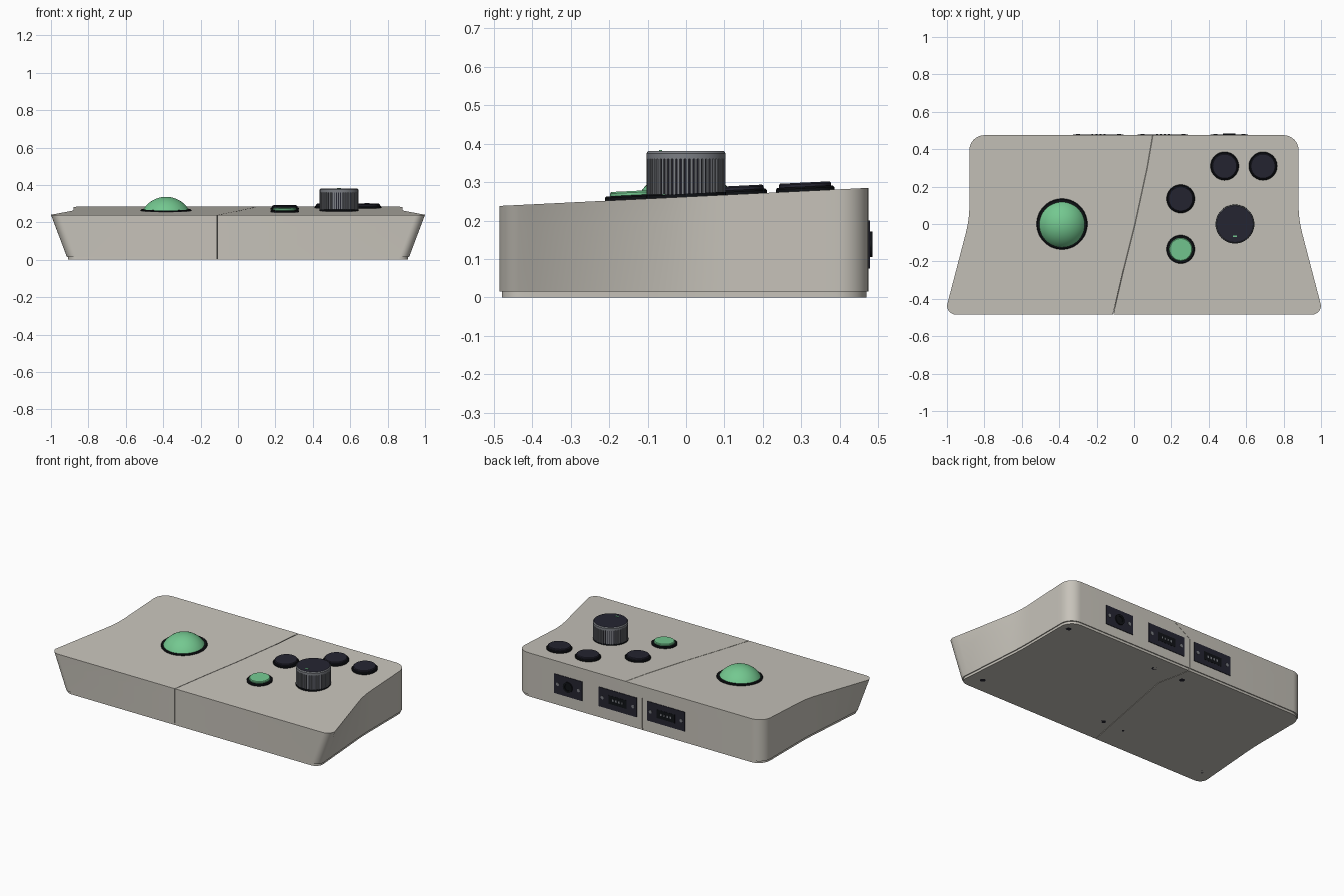
import bpy, bmesh, math
from mathutils import Vector

cube = bpy.data.objects.get("Cube")
if cube:
    bpy.data.objects.remove(cube, do_unlink=True)


def material(name, rgb):
    m = bpy.data.materials.new(name)
    m.use_nodes = True
    m.diffuse_color = (*rgb, 1)
    bsdf = m.node_tree.nodes["Principled BSDF"]
    bsdf.inputs["Base Color"].default_value = (*rgb, 1)
    bsdf.inputs["Roughness"].default_value = 0.6
    return m


BEIGE = material("warm beige", (0.57, 0.545, 0.49))
GREEN = material("mint green", (0.174, 0.578, 0.279))
NAVY = material("dark navy", (0.0185, 0.0185, 0.031))
BLACK = material("black", (0.005, 0.006, 0.008))
GREY = material("metal grey", (0.2, 0.21, 0.23))

FRONT, BACK = -0.485, 0.475
SLOPE = 0.047 / (BACK - FRONT)
TILT = math.atan(SLOPE)


def top_z(y):
    return 0.238 + SLOPE * (y - FRONT)


def finish(name, bm, mats, loc=(0, 0, 0), rot=(0, 0, 0), angle=30):
    bmesh.ops.recalc_face_normals(bm, faces=bm.faces)
    me = bpy.data.meshes.new(name)
    bm.to_mesh(me)
    bm.free()
    for m in mats:
        me.materials.append(m)
    me.shade_smooth()
    me.set_sharp_from_angle(angle=math.radians(angle))
    ob = bpy.data.objects.new(name, me)
    ob.location, ob.rotation_euler = loc, rot
    bpy.context.collection.objects.link(ob)
    return ob


def loft(bm, rings):
    """Skin closed rings of equal length and cap both ends."""
    rows = [[bm.verts.new(p) for p in ring] for ring in rings]
    n = len(rows[0])
    for a, b in zip(rows, rows[1:]):
        for i in range(n):
            j = (i + 1) % n
            bm.faces.new((a[i], a[j], b[j], b[i]))
    bm.faces.new(rows[0][::-1])
    bm.faces.new(rows[-1])


def lathe(name, profile, mats, loc, rot=(0, 0, 0), seg=48, rule=None):
    bm = bmesh.new()
    loft(bm, [[(r * math.cos(a), r * math.sin(a), z)
               for a in (math.tau * i / seg for i in range(seg))] for r, z in profile])
    if rule:
        for f in bm.faces:
            f.material_index = rule(f.calc_center_median())
    return finish(name, bm, mats, loc, rot)


def box(name, mat, centre, size):
    bm = bmesh.new()
    bmesh.ops.create_cube(bm, size=1)
    for v in bm.verts:
        v.co = Vector([c * s for c, s in zip(v.co, size)])
    return finish(name, bm, [mat], centre)


# Body shells: flared outline, split along a slanted seam
def half_width(y, t):
    u = max(0, 0.1 - y)
    flare = (u * u / 0.3 if u < 0.15 else u - 0.075) / 0.46
    return 0.88 + flare * (0.035 + 0.085 * t)


def outer_edge(t, inset):
    pts = []
    rf, rb = 0.05, 0.08
    y0, y1 = FRONT + inset, BACK - inset
    for i in range(9):
        a = math.pi / 2 * (i / 8 - 1)
        pts.append((half_width(y0 + rf, t) - inset - rf + rf * math.cos(a),
                    y0 + rf + rf * math.sin(a)))
    for i in range(1, 24):
        y = y0 + rf + (y1 - rb - y0 - rf) * i / 24
        pts.append((half_width(y, t) - inset, y))
    for i in range(9):
        a = math.pi / 2 * i / 8
        pts.append((half_width(y1 - rb, t) - inset - rb + rb * math.cos(a),
                    y1 - rb + rb * math.sin(a)))
    return pts


TOP_SEAM = [(0.1, BACK), (0.07, 0.3), (0.005, 0), (-0.06, -0.26), (-0.112, FRONT)]
LOW_SEAM = [(-0.02, BACK), (0.0, 0.36), (0.025, 0.25), (-0.05, -0.15), (-0.112, FRONT)]


def shell(name, side):
    # level: height fraction, inset, absolute height or None, seam
    levels = [(0, 0.006, 0, LOW_SEAM), (0, 0.006, 0.015, LOW_SEAM), (0, 0, 0.015, LOW_SEAM),
              (0.72, 0, None, LOW_SEAM), (1, 0, None, TOP_SEAM)]
    rings = []
    for t, inset, z, seam in levels:
        flat = [(x + side * 0.0015, max(FRONT + inset, min(BACK - inset, y))) for x, y in seam]
        flat += [(side * x, y) for x, y in outer_edge(t, inset)]
        rings.append([(x, y, 0.015 + t * (top_z(y) - 0.015) if z is None else z)
                      for x, y in flat])
    bm = bmesh.new()
    loft(bm, rings)
    finish(name, bm, [BEIGE])


shell("body_left_shell", 1)
shell("body_right_shell", -1)

# Trackball with its collar
bx = -0.385
lathe("trackball_collar", [(0.136, -0.01), (0.136, 0.004), (0.131, 0.008), (0.12, 0.008)],
      [BLACK], (bx, 0, top_z(0)), (TILT, 0, 0), 64)
bm = bmesh.new()
bmesh.ops.create_uvsphere(bm, u_segments=48, v_segments=32, radius=0.1435)
low = [v for v in bm.verts if v.co.z < 0.05]
bmesh.ops.delete(bm, geom=low, context="VERTS")
finish("trackball", bm, [GREEN], (bx, 0, 0.193))


# Push buttons, each with a collar
def button(name, x, y, mat):
    loc, rot = (x, y, top_z(y)), (TILT, 0, 0)
    lathe(name + "_collar", [(0.076, -0.01), (0.076, 0.007), (0.072, 0.011), (0.062, 0.011)],
          [BLACK], loc, rot)
    r = 0.062 if mat == GREEN else 0.068
    lathe(name + "_cap", [(r, 0), (r, 0.018), (r - 0.004, 0.022)], [mat], loc, rot)


button("upper_button", 0.25, 0.135, NAVY)
button("lower_button", 0.25, -0.135, GREEN)
button("back_inner_button", 0.485, 0.31, NAVY)
button("back_outer_button", 0.69, 0.31, NAVY)

# Ribbed dial
kx = 0.54
lathe("dial_base", [(0.104, -0.01), (0.104, 0.008), (0.09, 0.008)], [BLACK],
      (kx, 0, top_z(0)), (TILT, 0, 0))
ribs = 56
outline = []
for i in range(ribs):
    for k, r in ((0, 0.103), (0.55, 0.103), (0.6, 0.098), (0.95, 0.098)):
        a = math.tau * (i + k) / ribs
        outline.append((r * math.cos(a), r * math.sin(a)))
bm = bmesh.new()
loft(bm, [[(x, y, z) for x, y in outline] for z in (0.268, 0.36)])
for f in bm.faces:
    c = f.calc_center_median()
    f.material_index = 1 if math.hypot(c.x, c.y) < 0.1 else 0
finish("dial_grip", bm, [GREY, NAVY], (kx, 0, 0))
lathe("dial_cap", [(0.103, 0.36), (0.103, 0.375), (0.098, 0.381)], [GREY, NAVY], (kx, 0, 0),
      seg=64, rule=lambda c: 1 if c.z > 0.38 else 0)
box("dial_marker", GREEN, (kx, -0.066, 0.3815), (0.02, 0.008, 0.004))

# Sockets on the back wall
FACE_BACK = (-math.pi / 2, 0, 0)
PORT_Z = 0.138


def socket_plate(name, x, width):
    box(name + "_plate", NAVY, (x, BACK, PORT_Z), (width, 0.007, 0.125))
    for side in (-1, 1):
        lathe(name + "_screw", [(0.011, 0), (0.011, 0.005)], [GREY],
              (x + side * (width / 2 - 0.025), BACK, PORT_Z), FACE_BACK, 16)


socket_plate("power", 0.51, 0.2)
lathe("power_jack", [(0.033, 0), (0.033, 0.01), (0.02, 0.01), (0.02, 0.005)], [BLACK],
      (0.51, BACK, PORT_Z), FACE_BACK, 32)
for name, x in (("inner_socket", 0.155), ("outer_socket", -0.19)):
    socket_plate(name, x, 0.27)
    box(name + "_slot", BLACK, (x, BACK, PORT_Z), (0.13, 0.009, 0.055))
    for i in range(4):
        box(name + "_pin", GREY, (x + (i - 1.5) * 0.022, BACK, PORT_Z), (0.01, 0.011, 0.014))

# Screws underneath
for x, y in ((0.82, 0.39), (0.82, -0.38), (0.15, 0.36), (-0.02, -0.3),
             (-0.82, 0.39), (-0.83, -0.38), (-0.06, 0.36), (-0.17, -0.3)):
    lathe("base_screw", [(0.017, 0.01), (0.017, -0.0015)], [NAVY], (x, y, 0.0015), seg=20)
